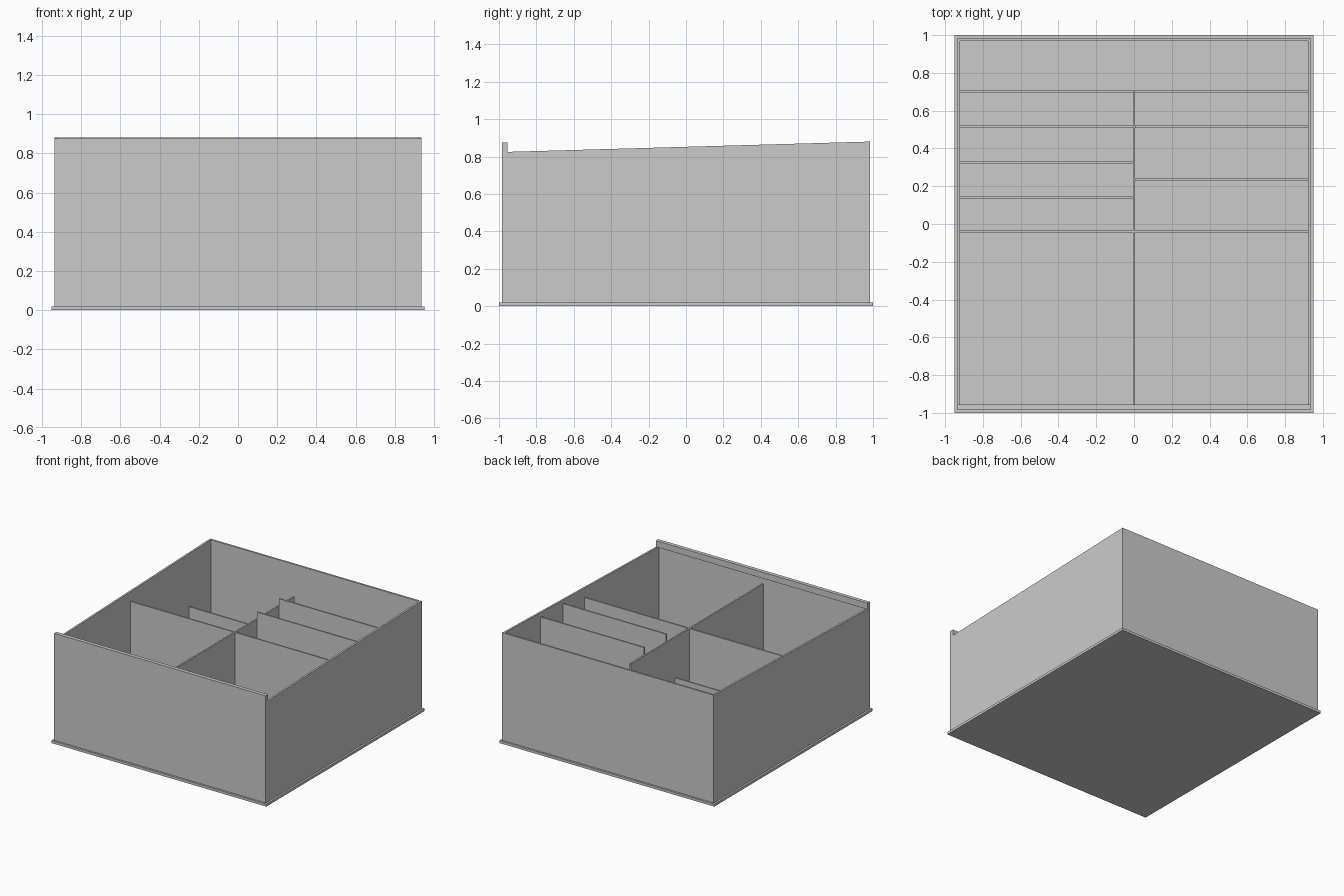
import bpy
import bmesh

cube = bpy.data.objects.get("Cube")
if cube:
    bpy.data.objects.remove(cube, do_unlink=True)

# Single plain grey
grey = bpy.data.materials.new("plain grey")
grey.use_nodes = True
COLOUR = (0.6, 0.6, 0.6, 1)
grey.diffuse_color = COLOUR
grey.node_tree.nodes["Principled BSDF"].inputs["Base Color"].default_value = COLOUR


def prism(name, x0, x1, profile):
    """Extrude a (y, z) profile along x from x0 to x1."""
    bm = bmesh.new()
    face = bm.faces.new([bm.verts.new((x0, y, z)) for y, z in profile])
    out = bmesh.ops.extrude_face_region(bm, geom=[face])
    moved = [v for v in out["geom"] if isinstance(v, bmesh.types.BMVert)]
    bmesh.ops.translate(bm, vec=(x1 - x0, 0, 0), verts=moved)
    bmesh.ops.recalc_face_normals(bm, faces=bm.faces)
    mesh = bpy.data.meshes.new(name)
    bm.to_mesh(mesh)
    bm.free()
    mesh.materials.append(grey)
    obj = bpy.data.objects.new(name, mesh)
    bpy.context.collection.objects.link(obj)
    return obj


def box(name, x0, x1, y0, y1, z0, z1):
    return prism(name, x0, x1, [(y0, z0), (y1, z0), (y1, z1), (y0, z1)])


OUT_X, IN_X = 0.935, 0.92      # outer and inner faces of the side walls
OUT_Y, IN_Y = 0.985, 0.97      # outer and inner faces of the end walls
LIP_Y, LIP_Z = -0.955, 0.825   # inner edge and underside of the front lip
FLOOR = 0.02
HALF = 0.006                   # half the divider thickness
MID_Z, TALL_Z, LOW_Z = 0.775, 0.832, 0.45


def rim(y):
    """Height of the sloping rim."""
    return LIP_Z + 0.0284 * (y - LIP_Y)


# Base plate
box("base_plate", -0.95, 0.95, -1, 1, 0, FLOOR)

# Sloping side walls
for name, side in (("left_wall", 1), ("right_wall", -1)):
    prism(name, side * IN_X, side * OUT_X,
          [(-OUT_Y, FLOOR), (OUT_Y, FLOOR), (OUT_Y, rim(OUT_Y)),
           (LIP_Y, LIP_Z), (-OUT_Y, LIP_Z)])

# Back wall, following the slope of the rim
prism("back_wall", -IN_X, IN_X,
      [(IN_Y, FLOOR), (OUT_Y, FLOOR), (OUT_Y, rim(OUT_Y)), (IN_Y, rim(IN_Y))])

# Front wall with its thicker raised lip
box("front_wall", -IN_X, IN_X, -OUT_Y, -IN_Y, FLOOR, LIP_Z)
box("front_lip", -OUT_X, OUT_X, -OUT_Y, LIP_Y, LIP_Z, 0.875)

# Long centre divider
box("centre_divider", -HALF, HALF, -IN_Y, 0.706, FLOOR, MID_Z)

# Cross dividers: position and height on each side
dividers = {
    "left": (1, [(-0.04, MID_Z), (0.235, TALL_Z), (0.515, TALL_Z), (0.7, LOW_Z)]),
    "right": (-1, [(-0.04, MID_Z), (0.14, LOW_Z), (0.325, LOW_Z),
                   (0.515, LOW_Z), (0.7, LOW_Z)]),
}
for name, (side, rows) in dividers.items():
    for i, (y, top) in enumerate(rows, 1):
        box(f"{name}_divider_{i}", side * HALF, side * IN_X,
            y - HALF, y + HALF, FLOOR, top)
